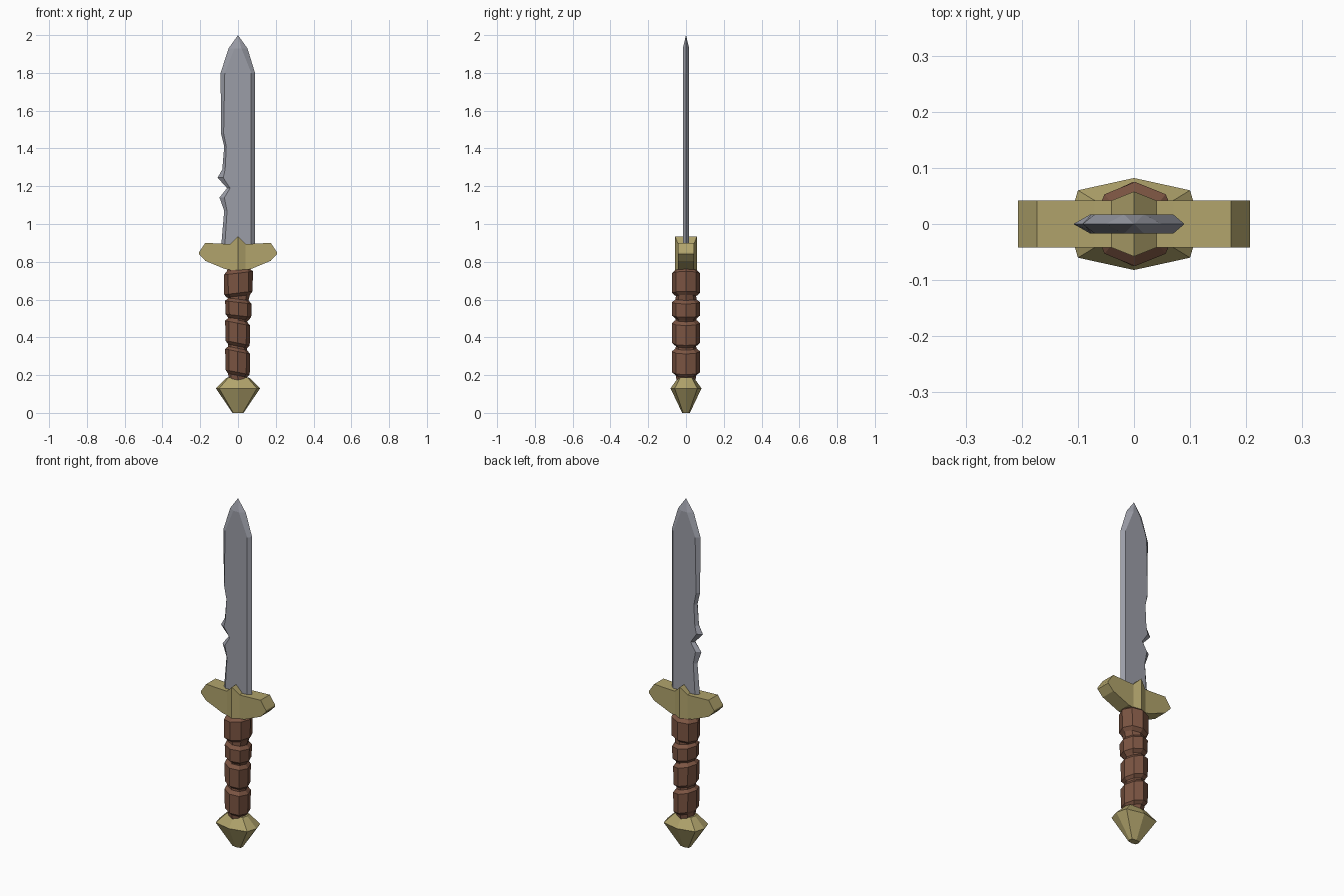
import bpy, bmesh
from math import sin, cos, pi

cube = bpy.data.objects.get("Cube")
if cube:
    bpy.data.objects.remove(cube)


def material(name, rgb):
    m = bpy.data.materials.new(name)
    m.use_nodes = True
    m.diffuse_color = (*rgb, 1)
    m.node_tree.nodes["Principled BSDF"].inputs["Base Color"].default_value = (*rgb, 1)
    return m


steel = material("steel", (0.33, 0.34, 0.39))
gold = material("dull_gold", (0.44, 0.37, 0.15))
leather = material("brown_leather", (0.20, 0.09, 0.055))


def loft(name, rings, mat):
    """Skin a list of equal-length rings and cap both ends, flat shaded."""
    bm = bmesh.new()
    rows = [[bm.verts.new(p) for p in ring] for ring in rings]
    n = len(rows[0])
    for a, b in zip(rows, rows[1:]):
        for i in range(n):
            j = (i + 1) % n
            bm.faces.new((a[i], a[j], b[j], b[i]))
    bm.faces.new(rows[0])
    bm.faces.new(rows[-1])
    bmesh.ops.remove_doubles(bm, verts=bm.verts, dist=0.0005)
    bmesh.ops.recalc_face_normals(bm, faces=bm.faces)
    mesh = bpy.data.meshes.new(name)
    bm.to_mesh(mesh)
    bm.free()
    mesh.materials.append(mat)
    ob = bpy.data.objects.new(name, mesh)
    bpy.context.collection.objects.link(ob)
    return ob


def oval(z, rx, ry, cx=0, tilt=0):
    """Eight-sided ring with corners on the axes, tilted sideways."""
    ring = []
    for k in range(8):
        x, y = rx * cos(k * pi / 4), ry * sin(k * pi / 4)
        ring.append((cx + x, y, z + tilt * x))
    return ring


# Blade: height, left edge, left bevel, right bevel, right edge
T = 0.017
blade = [
    (0.85, -0.092, -0.072, 0.07, 0.09),
    (1.07, -0.073, -0.058, 0.07, 0.09),
    (1.14, -0.098, -0.072, 0.07, 0.09),
    (1.19, -0.058, -0.042, 0.07, 0.09),
    (1.245, -0.108, -0.078, 0.07, 0.09),
    (1.29, -0.083, -0.068, 0.07, 0.09),
    (1.41, -0.073, -0.062, 0.07, 0.09),
    (1.48, -0.09, -0.076, 0.07, 0.09),
    (1.8, -0.092, -0.07, 0.07, 0.09),
    (1.93, -0.05, -0.018, 0.018, 0.05),
]
rings = [[(lo, 0, z), (li, -T, z), (ri, -T, z), (ro, 0, z), (ri, T, z), (li, T, z)]
         for z, lo, li, ri, ro in blade]
rings.append([(0, 0, 2)] * 6)
loft("blade", rings, steel)

# Crossguard: half sections from centre to end (x, bottom, top, half depth)
half = [(0, 0.755, 0.935, 0.058), (0.04, 0.757, 0.895, 0.042),
        (0.07, 0.762, 0.895, 0.042), (0.173, 0.805, 0.9, 0.042),
        (0.207, 0.84, 0.85, 0.042)]
sections = [(-x, b, t, d) for x, b, t, d in half[:0:-1]] + half
loft("crossguard", [[(x, -d, b), (x, -d, t), (x, d, t), (x, d, b)]
                    for x, b, t, d in sections], gold)

# Grip: four swollen wraps (bottom, top, half width, centre, tilt) with grooves
wraps = [(0.215, 0.325, 0.066, -0.002, -0.2), (0.37, 0.475, 0.066, -0.002, -0.2),
         (0.515, 0.585, 0.07, 0.002, -0.12), (0.635, 0.74, 0.077, 0.002, 0.12)]
rings = [oval(0.17, 0.05, 0.05)]
for low, high, r, cx, tilt in wraps:
    rings += [oval(low - 0.017, r - 0.016, 0.054, cx, tilt),
              oval(low, r - 0.002, 0.074, cx, tilt),
              oval(high, r, 0.075, cx, tilt),
              oval(high + 0.017, r - 0.016, 0.055, cx, tilt)]
rings.append(oval(0.78, 0.05, 0.045))
loft("grip", rings, leather)


# Pommel: faceted cone-shaped nut
def facet(z, s):
    pts = [(0.117, 0), (0.1, 0.06), (0, 0.082), (-0.1, 0.06),
           (-0.117, 0), (-0.1, -0.06), (0, -0.082), (0.1, -0.06)]
    return [(x * s, y * s, z) for x, y in pts]


loft("pommel", [facet(0, 0.25), facet(0.13, 1), facet(0.187, 0.5)], gold)
